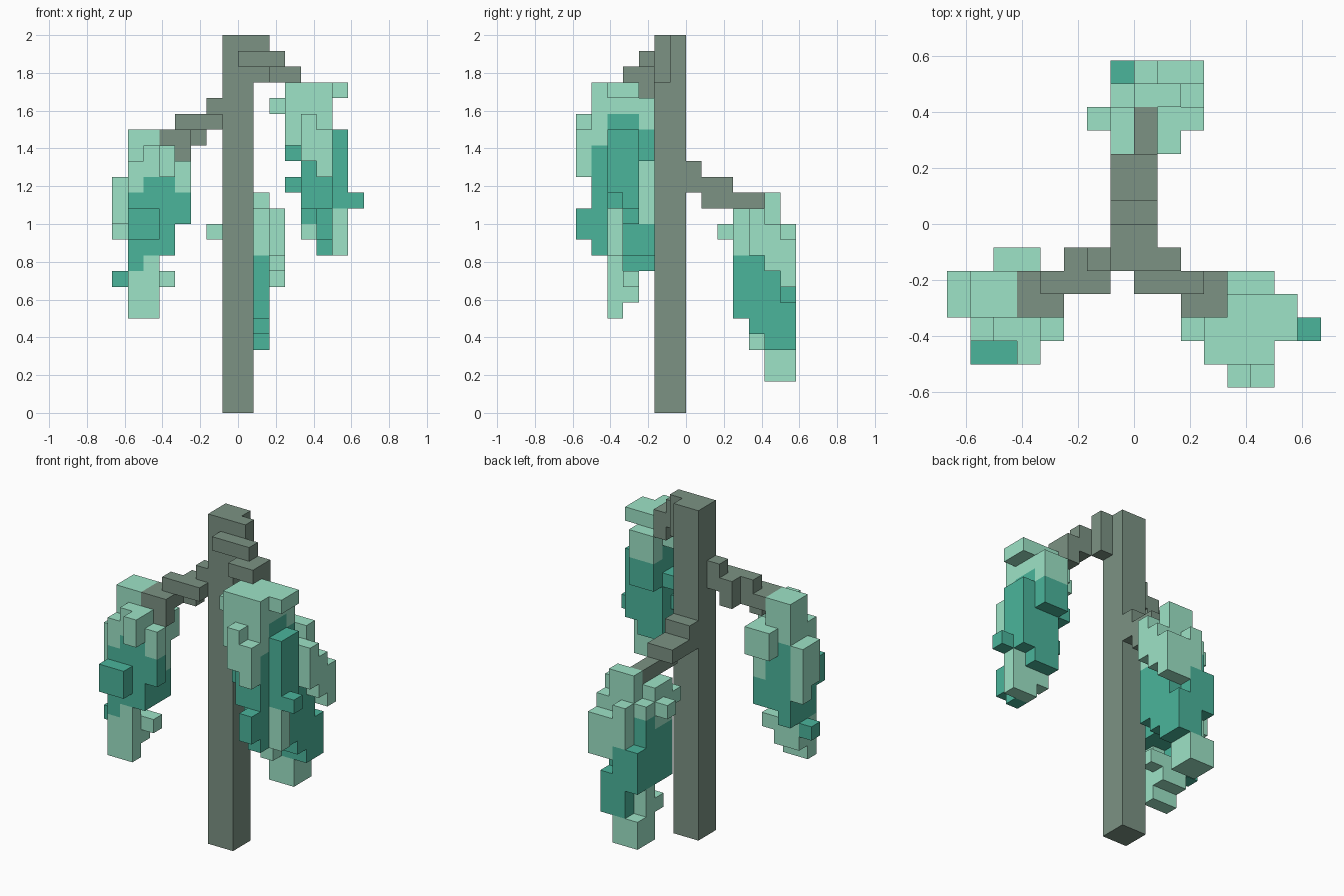
import bpy
import bmesh
import math
from itertools import product
from mathutils import Vector

default_cube = bpy.data.objects.get("Cube")
if default_cube:
    bpy.data.objects.remove(default_cube, do_unlink=True)

UNIT = 1 / 12


def make_material(name, red, green, blue):
    colour = (red, green, blue, 1)
    material = bpy.data.materials.new(name)
    material.use_nodes = True
    material.diffuse_color = colour
    shader = material.node_tree.nodes["Principled BSDF"]
    shader.inputs["Base Color"].default_value = colour
    shader.inputs["Roughness"].default_value = 0.9
    return material


materials = [
    make_material("grey_green_bark", .2, .29, .23),
    make_material("pale_leaf", .34, .77, .57),
    make_material("deep_leaf", .07, .46, .33),
]
BARK, PALE, DEEP = range(len(materials))

# Every filled block of the lattice, with its part and colour
cells = {}


def fill(part, colour, boxes):
    """Fill boxes given as x, y and z spans; earlier blocks are kept."""
    for x, y, z in boxes:
        for cell in product(range(*x), range(*y), range(*z)):
            cells.setdefault(cell, (part, colour))


def build_part(part):
    """Make one mesh of the exposed block faces of a part."""
    bm = bmesh.new()
    corners = {}

    def corner(point):
        key = tuple(point)
        if key not in corners:
            corners[key] = bm.verts.new(Vector(key) * UNIT)
        return corners[key]

    for cell, (owner, colour) in cells.items():
        if owner != part:
            continue
        for axis, side in product(range(3), (-1, 1)):
            step = [0, 0, 0]
            step[axis] = side
            neighbour = tuple(c + s for c, s in zip(cell, step))
            if neighbour in cells:
                continue
            ring = []
            for a, b in ((0, 0), (1, 0), (1, 1), (0, 1)):
                point = list(cell)
                point[axis] += side > 0
                point[(axis + 1) % 3] += a
                point[(axis + 2) % 3] += b
                ring.append(corner(point))
            if side < 0:
                ring.reverse()
            bm.faces.new(ring).material_index = colour
    # Merge the flat block faces into clean panels
    bmesh.ops.dissolve_limit(
        bm, angle_limit=math.radians(1), verts=bm.verts[:],
        edges=bm.edges[:], delimit={'MATERIAL'})
    mesh = bpy.data.meshes.new(part)
    bm.to_mesh(mesh)
    bm.free()
    for material in materials:
        mesh.materials.append(material)
    obj = bpy.data.objects.new(part, mesh)
    bpy.context.collection.objects.link(obj)


# Upright trunk
fill("trunk", BARK, [((-1, 1), (-2, 0), (0, 24))])

# Stepped branches, each drooping away from the trunk
fill("left_branch", BARK, [
    ((1, 2), (-2, -1), (21, 24)),
    ((0, 3), (-3, -2), (22, 23)),
    ((2, 4), (-4, -2), (21, 22)),
    ((3, 4), (-3, -2), (20, 21)),
])
fill("right_branch", BARK, [
    ((-2, -1), (-2, -1), (18, 20)),
    ((-3, -2), (-2, -1), (17, 19)),
    ((-4, -1), (-3, -2), (18, 19)),
    ((-5, -3), (-4, -2), (17, 18)),
    ((-4, -3), (-4, -3), (16, 17)),
])
fill("back_branch", BARK, [
    ((-1, 1), (0, 1), (14, 16)),
    ((-1, 1), (1, 3), (14, 15)),
    ((0, 1), (1, 5), (13, 14)),
])

# Left hanging foliage: pale cap and tips, deep middle
fill("left_foliage", PALE, [
    ((3, 6), (-6, -3), (19, 21)),
    ((5, 7), (-5, -3), (20, 21)),
    ((2, 3), (-5, -4), (19, 20)),
    ((4, 6), (-3, -2), (18, 20)),
    ((4, 5), (-7, -6), (16, 19)),
    ((5, 6), (-7, -6), (15, 18)),
    ((3, 6), (-6, -5), (17, 19)),
    ((4, 5), (-5, -4), (11, 12)),
    ((5, 7), (-5, -4), (10, 13)),
])
fill("left_foliage", DEEP, [
    ((4, 6), (-6, -3), (13, 19)),
    ((4, 6), (-3, -2), (16, 18)),
    ((4, 7), (-5, -3), (13, 18)),
    ((4, 6), (-5, -3), (12, 13)),
    ((3, 4), (-5, -3), (16, 17)),
    ((3, 4), (-5, -4), (14, 15)),
    ((7, 8), (-5, -4), (13, 14)),
    ((5, 6), (-7, -6), (11, 13)),
    ((5, 6), (-6, -5), (10, 13)),
])

# Right hanging foliage
fill("right_foliage", PALE, [
    ((-7, -5), (-4, -2), (15, 18)),
    ((-6, -4), (-2, -1), (14, 16)),
    ((-5, -4), (-3, -2), (12, 16)),
    ((-8, -7), (-4, -2), (12, 15)),
    ((-8, -7), (-3, -2), (11, 12)),
    ((-7, -6), (-5, -4), (14, 16)),
    ((-6, -4), (-5, -4), (15, 17)),
    ((-4, -3), (-5, -4), (14, 16)),
    ((-5, -4), (-6, -5), (15, 17)),
    ((-6, -5), (-5, -4), (9, 10)),
    ((-7, -5), (-5, -4), (6, 9)),
    ((-7, -5), (-4, -3), (7, 9)),
    ((-5, -4), (-4, -3), (8, 9)),
])
fill("right_foliage", DEEP, [
    ((-7, -4), (-5, -2), (10, 15)),
    ((-4, -3), (-5, -4), (12, 14)),
    ((-7, -5), (-6, -5), (11, 13)),
    ((-7, -6), (-5, -2), (9, 10)),
    ((-8, -7), (-4, -3), (8, 9)),
])

# Back hanging foliage
fill("back_foliage", PALE, [
    ((0, 2), (5, 6), (12, 14)),
    ((-1, 0), (5, 6), (11, 12)),
    ((0, 3), (5, 6), (9, 12)),
    ((-1, 2), (3, 5), (10, 13)),
    ((2, 3), (4, 5), (10, 13)),
    ((1, 3), (6, 7), (8, 11)),
    ((0, 1), (6, 7), (9, 12)),
    ((-2, -1), (4, 5), (11, 12)),
    ((-1, 0), (2, 3), (11, 12)),
    ((-1, 1), (5, 7), (2, 4)),
    ((-1, 0), (4, 5), (4, 5)),
    ((-1, 0), (5, 6), (4, 6)),
])
fill("back_foliage", DEEP, [
    ((-1, 2), (3, 5), (6, 10)),
    ((-1, 2), (5, 6), (4, 11)),
    ((-1, 0), (6, 7), (6, 9)),
    ((0, 1), (6, 7), (4, 9)),
    ((1, 2), (6, 7), (4, 7)),
    ((0, 2), (4, 5), (5, 6)),
])

# Build one object per part, in the order the parts were filled
for part_name in dict.fromkeys(owner for owner, _ in cells.values()):
    build_part(part_name)
